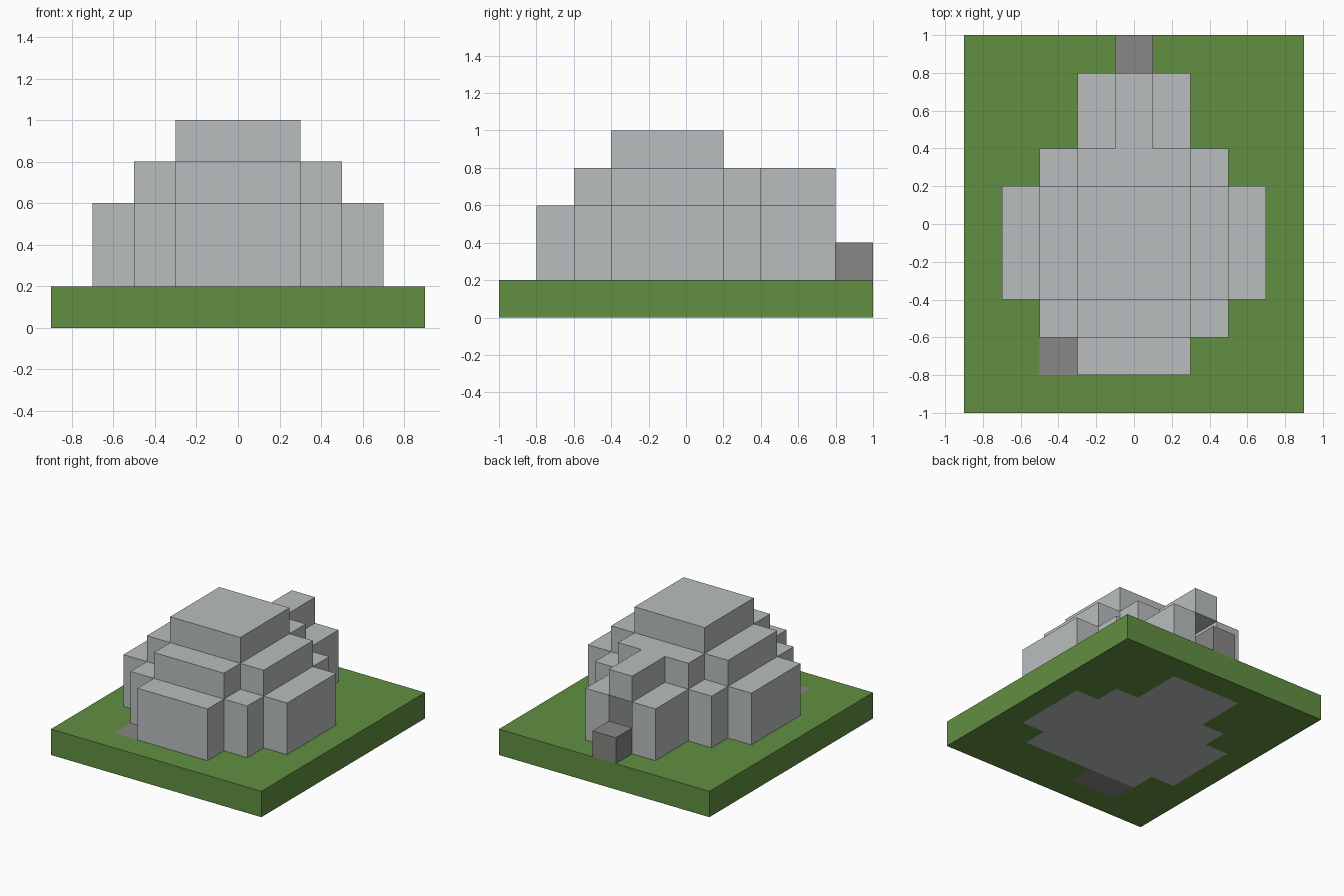
import bpy, bmesh
from mathutils import Vector

if "Cube" in bpy.data.objects:
    bpy.data.objects.remove(bpy.data.objects["Cube"], do_unlink=True)

UNIT = 0.2  # edge of one building block


def material(name, rgb):
    mat = bpy.data.materials.new(name)
    mat.use_nodes = True
    mat.diffuse_color = (*rgb, 1)
    mat.node_tree.nodes["Principled BSDF"].inputs["Base Color"].default_value = (*rgb, 1)
    return mat


green = material("grass_green", (0.122, 0.275, 0.054))
pale = material("pale_grey", (0.49, 0.515, 0.515))
dark = material("dark_grey", (0.246, 0.242, 0.238))


def block(x, y, z):
    """Cells inside inclusive (first, last) ranges."""
    return {(i, j, k)
            for i in range(x[0], x[1] + 1)
            for j in range(y[0], y[1] + 1)
            for k in range(z[0], z[1] + 1)}


def pair(x, y, z):
    """A block and its mirror image across x = 0."""
    return block(x, y, z) | block((-x[1], -x[0]), y, z)


# Ground: grass slab with the hut floor and a paving strip let into it
floor = block((-3, 3), (3, 5), (0, 0)) | block((-2, 2), (2, 6), (0, 0)) \
    | block((-1, 1), (7, 8), (0, 0))
paving = block((-2, -1), (1, 1), (0, 0))
grass = block((-4, 4), (0, 9), (0, 0)) - floor - paving

# Hollow stepped dome
lower_wall = pair((3, 3), (3, 5), (1, 2)) | pair((2, 2), (2, 2), (1, 2)) \
    | pair((2, 2), (6, 6), (1, 2)) | block((-1, 1), (1, 1), (1, 2))
upper_ring = pair((2, 2), (3, 5), (3, 3)) | block((-1, 1), (2, 2), (3, 3)) \
    | block((-1, 1), (6, 6), (3, 3))
cap = block((-1, 1), (3, 5), (4, 4))

# Entrance tunnel at the back with a step before it
tunnel_walls = pair((1, 1), (7, 8), (1, 2))
tunnel_roof = block((0, 0), (7, 8), (3, 3))
step = block((0, 0), (9, 9), (1, 1))

parts = [
    ("grass_slab", grass, green), ("hut_floor", floor, pale),
    ("paving_strip", paving, dark), ("dome_lower_wall", lower_wall, pale),
    ("dome_upper_ring", upper_ring, pale), ("dome_cap", cap, pale),
    ("tunnel_walls", tunnel_walls, pale), ("tunnel_roof", tunnel_roof, pale),
    ("entrance_step", step, dark),
]
filled = set().union(*(cells for _, cells, _ in parts))


def build(name, cells, mat):
    """Skin the cells, leaving out faces buried against other blocks."""
    bm = bmesh.new()
    for cell in sorted(cells):
        centre = Vector((cell[0], cell[1] - 4.5, cell[2] + 0.5))
        for axis in range(3):
            for side in (-1, 1):
                near = list(cell)
                near[axis] += side
                if tuple(near) in filled:
                    continue
                n, a, b = Vector(), Vector(), Vector()
                n[axis] = side / 2
                a[(axis + 1) % 3] = 0.5
                b[(axis + 2) % 3] = side / 2
                ring = (-a - b, a - b, a + b, b - a)
                bm.faces.new([bm.verts.new((centre + n + c) * UNIT) for c in ring])
    bmesh.ops.remove_doubles(bm, verts=bm.verts, dist=0.001)
    mesh = bpy.data.meshes.new(name)
    bm.to_mesh(mesh)
    bm.free()
    mesh.materials.append(mat)
    bpy.context.collection.objects.link(bpy.data.objects.new(name, mesh))


for part in parts:
    build(*part)
